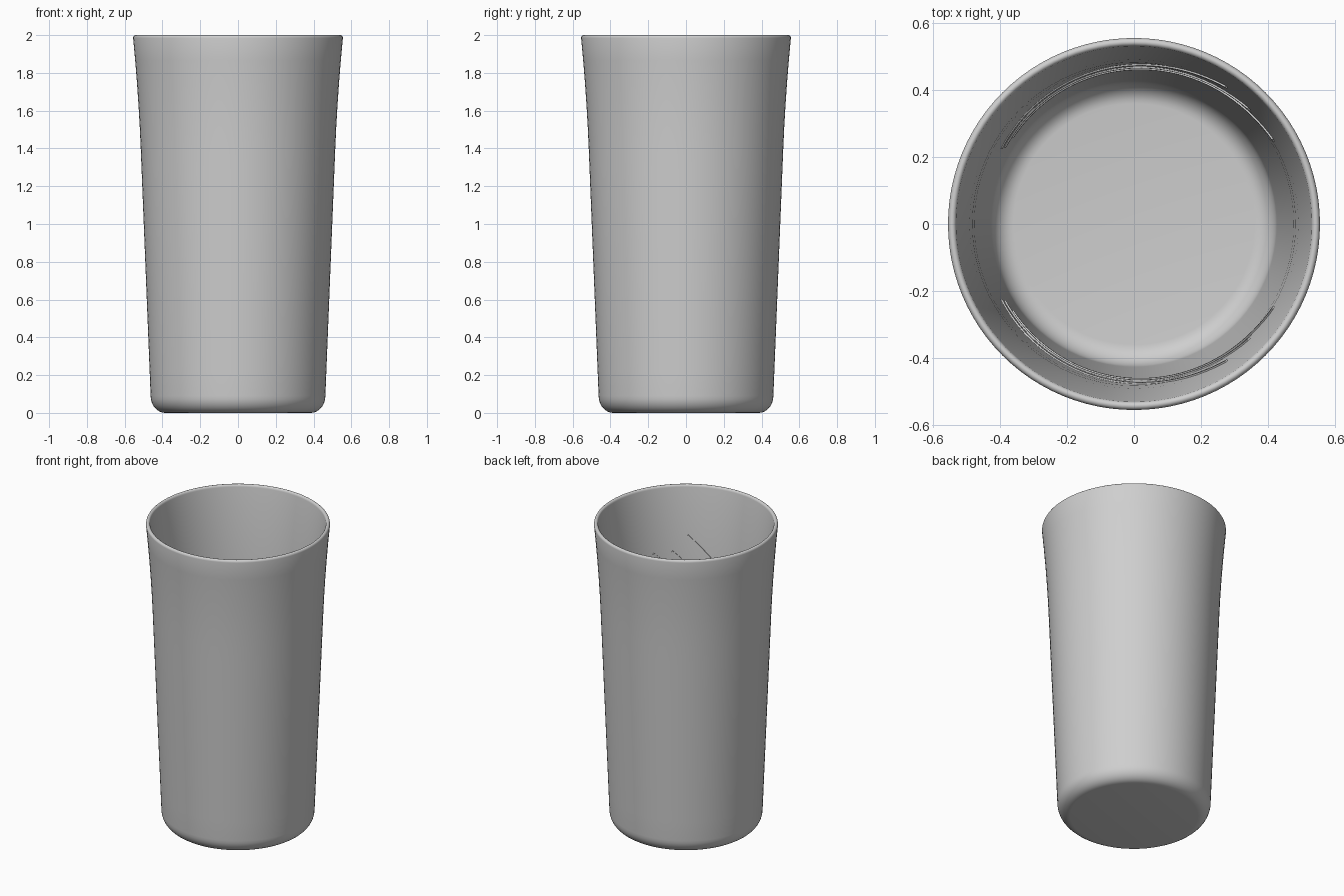
import bpy
import bmesh
from math import cos, sin, pi, radians

if "Cube" in bpy.data.objects:
    bpy.data.objects.remove(bpy.data.objects["Cube"], do_unlink=True)

RIM_Z = 1.985
SEGMENTS = 96

grey = bpy.data.materials.new("light_grey")
grey.use_nodes = True
colour = (0.62, 0.62, 0.62, 1)
grey.diffuse_color = colour
grey.node_tree.nodes["Principled BSDF"].inputs["Base Color"].default_value = colour


def flare(z):
    return max(0, (z - 1.4) / (RIM_Z - 1.4)) ** 2


def outer(z):
    return 0.463 + 0.04 * (z - 0.1) + 0.017 * flare(z)


def inner(z):
    return outer(z) - 0.038 + 0.013 * flare(z)


def arc(cx, cz, rx, rz, start, end, steps=8):
    angles = [radians(start + (end - start) * i / steps) for i in range(steps + 1)]
    return [(cx + rx * cos(a), cz + rz * sin(a)) for a in angles]


def finish(bm, name):
    bmesh.ops.recalc_face_normals(bm, faces=bm.faces)
    mesh = bpy.data.meshes.new(name)
    bm.to_mesh(mesh)
    bm.free()
    mesh.materials.append(grey)
    obj = bpy.data.objects.new(name, mesh)
    bpy.context.collection.objects.link(obj)
    return obj


# Tumbler: one closed profile spun around z
wall = [0.1 + (RIM_Z - 0.1) * i / 16 for i in range(1, 16)]
rim_in, rim_out = inner(RIM_Z), outer(RIM_Z)
profile = [(0, 0)]
profile += arc(0.385, 0.09, outer(0.09) - 0.385, 0.09, -90, 0)
profile += [(outer(z), z) for z in wall]
profile += arc((rim_in + rim_out) / 2, RIM_Z, (rim_out - rim_in) / 2, 0.015, 0, 180)
profile += [(inner(z), z) for z in reversed(wall)]
profile += arc(0.36, 0.13, inner(0.13) - 0.36, 0.08, 0, -90)
profile += [(0, 0.05)]

bm = bmesh.new()
verts = [bm.verts.new((r, 0, z)) for r, z in profile]
edges = [bm.edges.new(pair) for pair in zip(verts, verts[1:])]
bmesh.ops.spin(bm, geom=verts + edges, cent=(0, 0, 0), axis=(0, 0, 1),
               angle=2 * pi, steps=SEGMENTS, use_duplicate=False)
bmesh.ops.remove_doubles(bm, verts=bm.verts, dist=0.0002)
tumbler = finish(bm, "tumbler")
bpy.context.view_layer.objects.active = tumbler
tumbler.select_set(True)
bpy.ops.object.shade_smooth_by_angle(angle=radians(40))


# Thin slanting ridges on the inner wall
def ridge(name, side, start, end, top, steps=40):
    bm = bmesh.new()
    rings = []
    for i in range(steps + 1):
        turn = (end - start) * i / steps
        z = top - radians(turn) * 0.47
        ring = []
        for shift, lift in ((-1, -0.003), (-1, 0.005), (1, 0.005), (1, -0.003)):
            a = radians(start + turn) + shift * 0.009
            zz = z + shift * 0.004
            r = inner(zz) - lift
            ring.append(bm.verts.new((r * cos(a), side * r * sin(a), zz)))
        rings.append(ring)
    for a, b in zip(rings, rings[1:]):
        for k in range(4):
            n = (k + 1) % 4
            bm.faces.new((a[k], a[n], b[n], b[k]))
    bm.faces.new(rings[0])
    bm.faces.new(rings[-1])
    finish(bm, name)


for side, place in ((1, "back"), (-1, "front")):
    ridge(place + "_upper_ridge", side, 56, 150, 1.68)
    ridge(place + "_middle_ridge", side, 45, 149, 1.58)
    ridge(place + "_lower_ridge", side, 31, 144, 1.58)
